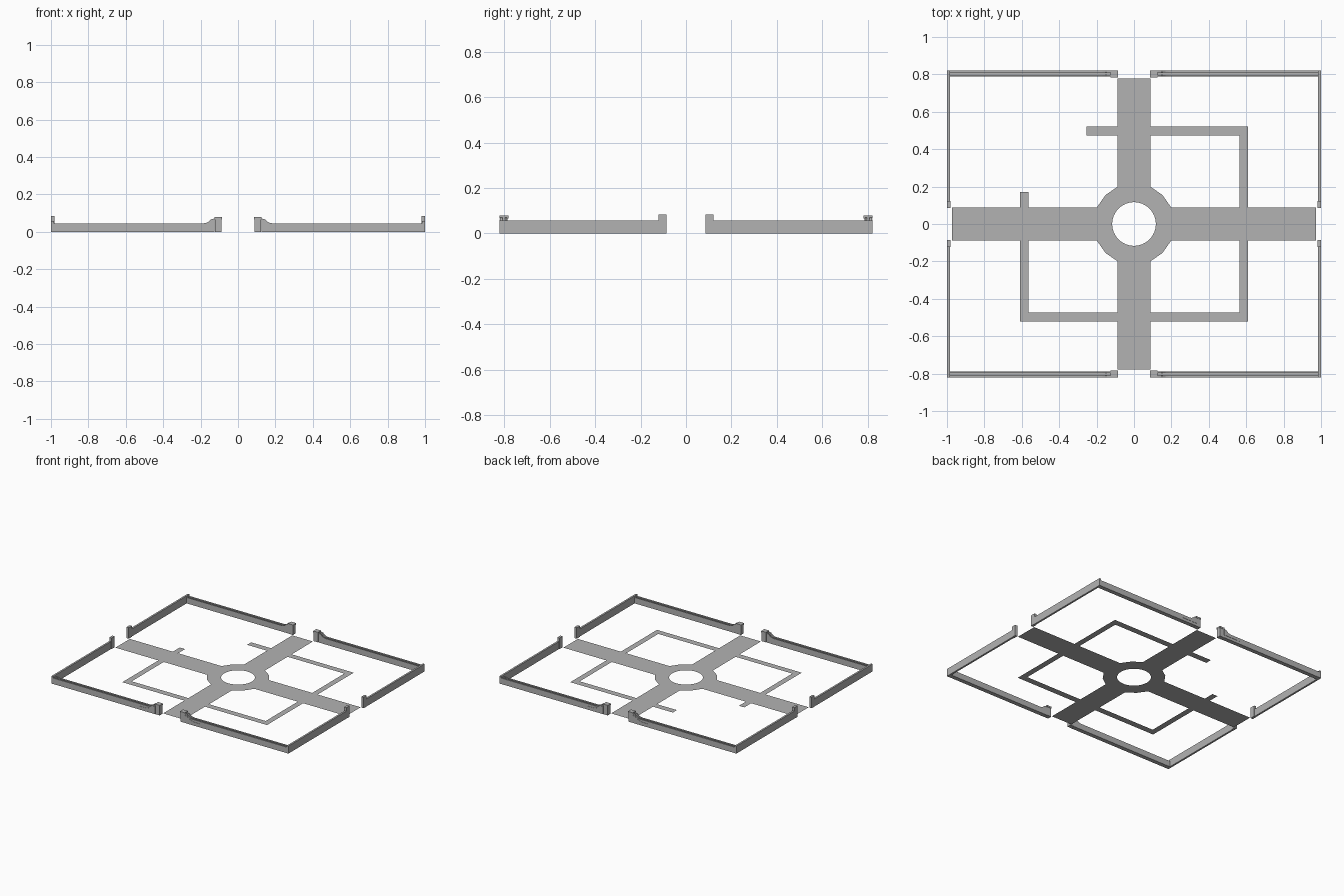
import bpy, bmesh, math

if "Cube" in bpy.data.objects:
    bpy.data.objects.remove(bpy.data.objects["Cube"], do_unlink=True)

stone = bpy.data.materials.new("grey_stone")
stone.use_nodes = True
GREY = (0.45, 0.45, 0.45, 1)
stone.diffuse_color = GREY
stone.node_tree.nodes["Principled BSDF"].inputs["Base Color"].default_value = GREY


def finish(name, bm, mirror=False):
    """Turn a bmesh into an object, optionally mirrored into all four corners."""
    mesh = bpy.data.meshes.new(name)
    bm.to_mesh(mesh)
    bm.free()
    mesh.materials.append(stone)
    obj = bpy.data.objects.new(name, mesh)
    bpy.context.scene.collection.objects.link(obj)
    if mirror:
        mod = obj.modifiers.new("four_corners", 'MIRROR')
        mod.use_axis = (True, True, False)
        mod.use_mirror_merge = False
    return obj


def add_box(bm, x, y, z):
    verts = bmesh.ops.create_cube(bm, size=1)["verts"]
    for v in verts:
        v.co = [r[0] + (c + 0.5) * (r[1] - r[0]) for c, r in zip(v.co, (x, y, z))]


def boxes(name, parts):
    bm = bmesh.new()
    for part in parts:
        add_box(bm, *part)
    return finish(name, bm, mirror=True)


def add_profile(bm, points, y):
    """Extrude an x-z outline from y[0] to y[1]."""
    face = bm.faces.new([bm.verts.new((px, y[0], pz)) for px, pz in points])
    out = bmesh.ops.extrude_face_region(bm, geom=[face])["geom"]
    moved = [g for g in out if isinstance(g, bmesh.types.BMVert)]
    bmesh.ops.translate(bm, verts=moved, vec=(0, y[1] - y[0], 0))
    bmesh.ops.recalc_face_normals(bm, faces=bm.faces)


def sheets(name, rects):
    bm = bmesh.new()
    for x0, x1, y0, y1 in rects:
        bm.faces.new([bm.verts.new((x, y, 0)) for x, y in
                      ((x0, y0), (x1, y0), (x1, y1), (x0, y1))])
    return finish(name, bm)


# Central plaza: many-sided paving with a round hole
W, R = 0.087, 0.2
corner = [(R, W), (0.152, 0.155), (W, R)]
outer = []
for sx, sy in ((1, 1), (-1, 1), (-1, -1), (1, -1)):
    pts = [(sx * a, sy * b) for a, b in corner]
    outer += pts if sx * sy > 0 else pts[::-1]
inner = [(0.117 * math.cos(i * math.tau / 32), 0.117 * math.sin(i * math.tau / 32))
         for i in range(32)]
bm = bmesh.new()
for loop in (outer, inner):
    vs = [bm.verts.new((x, y, 0)) for x, y in loop]
    for i, v in enumerate(vs):
        bm.edges.new((v, vs[i - 1]))
bmesh.ops.triangle_fill(bm, edges=bm.edges[:], use_beauty=True, normal=(0, 0, 1))
for f in bm.faces:
    f.normal_update()
    if f.normal.z < 0:
        f.normal_flip()
finish("central_plaza", bm)

# Wide paths forming a cross
EX, EY = 0.973, 0.778
sheets("wide_paths", [(-W, W, R, EY), (-W, W, -EY, -R),
                      (R, EX, -W, W), (-EX, -R, -W, W)])

# Narrow paths circling through the four lawns
A, B, C, D = 0.565, 0.61, 0.473, 0.522
sheets("narrow_paths", [
    (-0.255, -W, C, D), (W, B, C, D),
    (A, B, W, C), (A, B, -C, -W),
    (W, B, -D, -C), (-B, -W, -D, -C),
    (-B, -A, -C, -W), (-B, -A, W, 0.17)])

# End walls: two boards with a channel between, sweeping up to the gate pillar
sweep = [(0.125, 0), (0.985, 0), (0.985, 0.045), (0.185, 0.045), (0.168, 0.048),
         (0.155, 0.056), (0.145, 0.066), (0.125, 0.071)]
bm = bmesh.new()
add_profile(bm, sweep, (0.809, 0.82))
add_profile(bm, sweep, (0.788, 0.797))
add_box(bm, (0.125, 0.985), (0.797, 0.809), (0, 0.036))
finish("end_wall", bm, mirror=True)

# Low curved brackets on the end walls next to the pillars
bm = bmesh.new()
add_profile(bm, [(0.125, 0.02), (0.26, 0.02), (0.26, 0.027), (0.2, 0.028),
                 (0.175, 0.036), (0.155, 0.05), (0.125, 0.062)], (0.819, 0.822))
finish("wall_bracket", bm, mirror=True)

# Gate pillars with caps on the end walls
boxes("gate_pillar", [((0.087, 0.124), (0.786, 0.819), (0, 0.066)),
                      ((0.085, 0.126), (0.783, 0.821), (0.066, 0.078))])

# Thin side walls and their gate posts
boxes("side_wall", [((0.985, 0.999), (0.122, 0.821), (0, 0.057))])
boxes("side_post", [((0.981, 1.0), (0.085, 0.122), (0, 0.084))])
